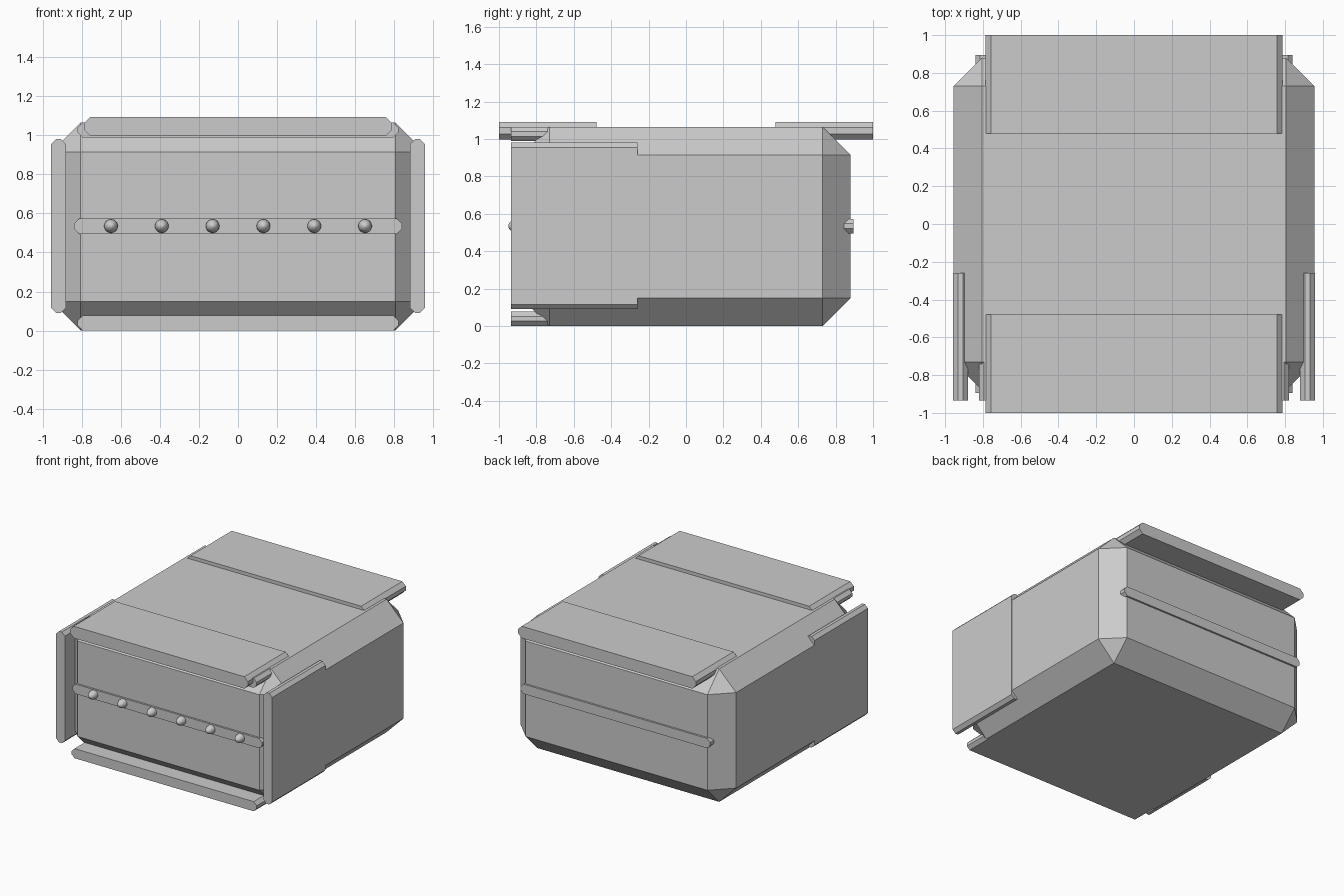
import bpy, bmesh, math

cube = bpy.data.objects.get("Cube")
if cube:
    bpy.data.objects.remove(cube)

# Single grey material
grey = bpy.data.materials.new("light_grey")
grey.use_nodes = True
colour = (0.6, 0.6, 0.6, 1)
grey.diffuse_color = colour
grey.node_tree.nodes["Principled BSDF"].inputs["Base Color"].default_value = colour


def add_object(name, bm):
    bmesh.ops.recalc_face_normals(bm, faces=bm.faces)
    mesh = bpy.data.meshes.new(name)
    bm.to_mesh(mesh)
    bm.free()
    mesh.materials.append(grey)
    obj = bpy.data.objects.new(name, mesh)
    bpy.context.collection.objects.link(obj)
    return obj


def slab(name, x, y, z, cut):
    """Rectangle with clipped corners in x-z, extruded along y."""
    bm = bmesh.new()
    (x0, x1), (y0, y1), (z0, z1) = x, y, z
    outline = [(x0 + cut, z0), (x1 - cut, z0), (x1, z0 + cut), (x1, z1 - cut),
               (x1 - cut, z1), (x0 + cut, z1), (x0, z1 - cut), (x0, z0 + cut)]
    face = bm.faces.new([bm.verts.new((px, y0, pz)) for px, pz in outline])
    extruded = bmesh.ops.extrude_face_region(bm, geom=[face])["geom"]
    bmesh.ops.translate(bm, vec=(0, y1 - y0, 0),
                        verts=[v for v in extruded if isinstance(v, bmesh.types.BMVert)])
    return add_object(name, bm)


# Main box with every edge chamfered
W, D, H, CHAMFER = 0.955, 0.88, 1.065, 0.15
bm = bmesh.new()
bmesh.ops.create_cube(bm, size=2)
bmesh.ops.scale(bm, vec=(W, D, H / 2), verts=bm.verts)
bmesh.ops.translate(bm, vec=(0, 0, H / 2), verts=bm.verts)
body = add_object("body", bm)
bevel = body.modifiers.new("chamfer", "BEVEL")
bevel.width = CHAMFER
bevel.segments = 1
bevel.limit_method = "NONE"

# Frame around the front opening: side, lower and upper slabs
FRAME = (-0.935, -0.26)
slab("left_side_plate", (0.88, 0.957), FRAME, (0.09, 0.98), 0.026)
slab("right_side_plate", (-0.957, -0.88), FRAME, (0.09, 0.98), 0.026)
slab("lower_front_plate", (-0.82, 0.82), FRAME, (0, 0.077), 0.026)
slab("upper_front_plate", (-0.82, 0.82), FRAME, (0.988, H), 0.026)

# Overhanging roof plates
slab("front_roof_plate", (-0.787, 0.787), (-1, -0.478), (0.997, 1.092), 0.031)
slab("back_roof_plate", (-0.787, 0.787), (0.478, 1), (0.997, 1.092), 0.031)

# Horizontal rails on front and back
slab("front_rail", (-0.84, 0.84), (-0.895, -0.84), (0.495, 0.573), 0.026)
slab("back_rail", (-0.84, 0.84), (0.84, 0.895), (0.495, 0.573), 0.026)

# Row of domed studs along the front rail
RINGS, SIDES = 5, 20
for i in range(6):
    bm = bmesh.new()
    previous = None
    for r in range(RINGS + 1):
        angle = math.radians(80) * r / RINGS
        radius = 0.035 * math.cos(angle)
        depth = -0.895 - 0.056 * math.sin(angle)
        ring = []
        for s in range(SIDES):
            t = math.tau * s / SIDES
            ring.append(bm.verts.new((radius * math.cos(t), depth, radius * math.sin(t))))
        if previous:
            for s in range(SIDES):
                n = (s + 1) % SIDES
                bm.faces.new((previous[s], previous[n], ring[n], ring[s]))
        else:
            bm.faces.new(ring)
        previous = ring
    bm.faces.new(previous)
    for face in bm.faces:
        face.smooth = len(face.verts) == 4
    stud = add_object(f"stud_{i + 1}", bm)
    stud.location = ((i - 2.5) * 0.26, 0, 0.535)
